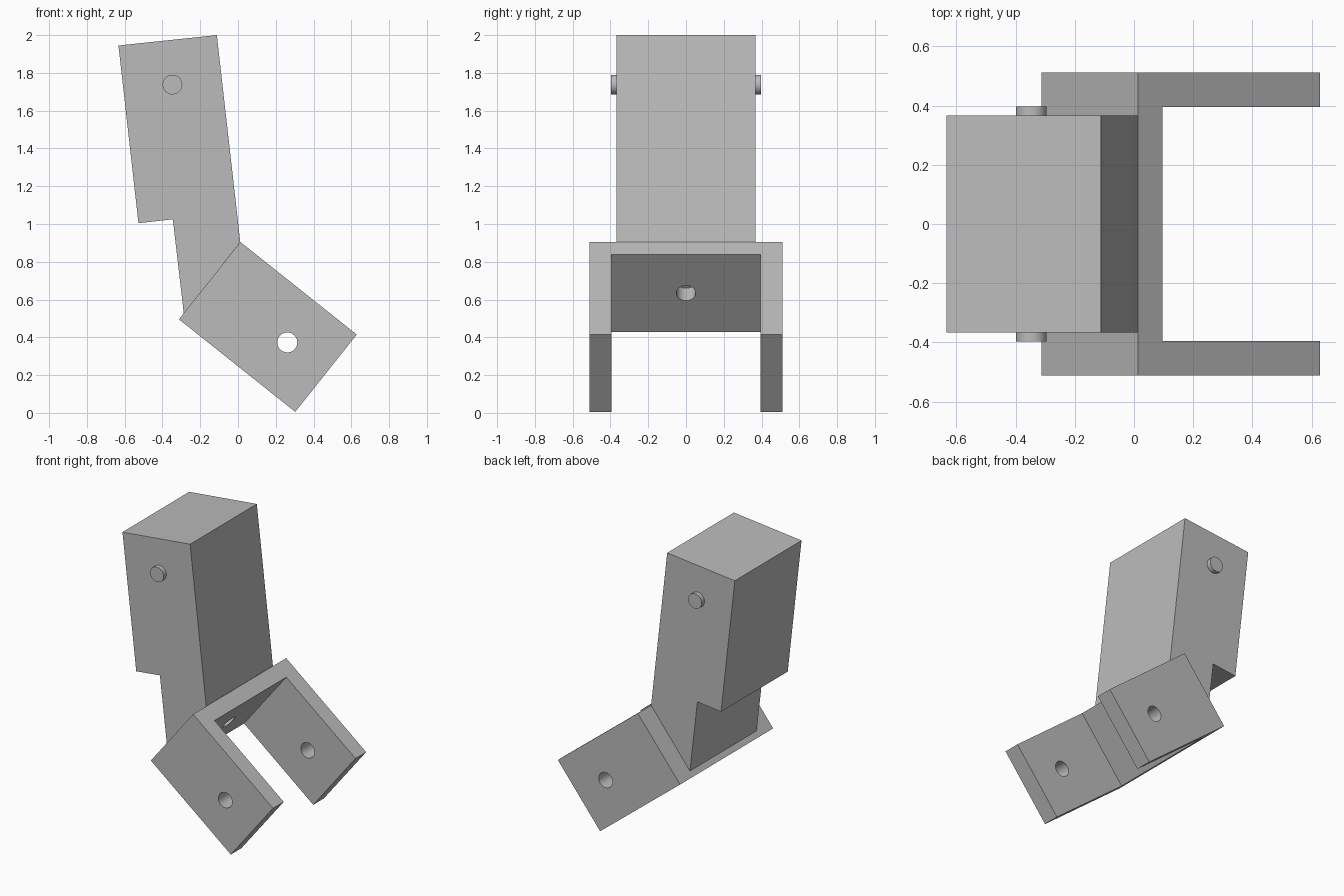
import bpy
import bmesh
from math import atan2, pi
from mathutils import Matrix, Vector

cube = bpy.data.objects.get("Cube")
if cube:
    bpy.data.objects.remove(cube)

grey = bpy.data.materials.new("plain grey")
grey.use_nodes = True
grey.diffuse_color = (0.5, 0.5, 0.5, 1)
grey.node_tree.nodes["Principled BSDF"].inputs["Base Color"].default_value = (0.5, 0.5, 0.5, 1)


def add_object(name, bm):
    bmesh.ops.recalc_face_normals(bm, faces=bm.faces)
    mesh = bpy.data.meshes.new(name)
    bm.to_mesh(mesh)
    bm.free()
    mesh.materials.append(grey)
    obj = bpy.data.objects.new(name, mesh)
    bpy.context.collection.objects.link(obj)
    return obj


def prism(name, points, depth):
    """Extrude a closed 3D outline along a vector."""
    bm = bmesh.new()
    face = bm.faces.new([bm.verts.new(p) for p in points])
    extruded = bmesh.ops.extrude_face_region(bm, geom=[face])["geom"]
    verts = [v for v in extruded if isinstance(v, bmesh.types.BMVert)]
    bmesh.ops.translate(bm, verts=verts, vec=Vector(depth))
    return add_object(name, bm)


def cylinder(name, radius, length, matrix):
    bm = bmesh.new()
    bmesh.ops.create_cone(bm, cap_ends=True, segments=48, radius1=radius,
                          radius2=radius, depth=length, matrix=matrix)
    return add_object(name, bm)


def smooth(obj):
    bpy.ops.object.select_all(action="DESELECT")
    obj.select_set(True)
    bpy.context.view_layer.objects.active = obj
    bpy.ops.object.shade_smooth_by_angle()


def drill(obj, cutter):
    """Cut a hole, apply it and discard the cutter."""
    cutter.hide_render = True
    mod = obj.modifiers.new("hole", "BOOLEAN")
    mod.object = cutter
    mod.solver = "EXACT"
    bpy.context.view_layer.objects.active = obj
    bpy.ops.object.modifier_apply(modifier=mod.name)
    bpy.data.objects.remove(cutter)


along_y = Matrix.Rotation(pi / 2, 4, "X")
along_x = Matrix.Rotation(pi / 2, 4, "Y")

# Leaning upper block with a stepped lower neck
half = 0.367
profile = [(-0.633, 1.945), (-0.112, 2.0), (0.012, 0.905),
           (-0.287, 0.526), (-0.345, 1.025), (-0.527, 1.004)]
prism("upper_block", [(x, -half, z) for x, z in profile], (0, 2 * half, 0))

# Short pivot pins on both sides of the block
for side, name in ((1, "back_pin"), (-1, "front_pin")):
    place = Matrix.Translation((-0.347, side * 0.377, 1.738)) @ along_y
    smooth(cylinder(name, 0.052, 0.04, place))

# U-shaped fork, made flat and then tilted under the block
length, width, height = 0.787, 0.512, 0.523
plate, inner = 0.106, 0.395
outline = [(0, -width), (length, -width), (length, -inner), (plate, -inner),
           (plate, inner), (length, inner), (length, width), (0, width)]
fork = prism("fork", [(x, y, -height / 2) for x, y in outline], (0, 0, height))

# Cross hole through both arms, and a centre hole through the base plate
drill(fork, cylinder("arm_cutter", 0.053, 2, Matrix.Translation((0.525, 0, 0)) @ along_y))
drill(fork, cylinder("plate_cutter", 0.051, 0.4, along_x))
fork.data.transform(Matrix.Translation((-0.15, 0, 0.7))
                    @ Matrix.Rotation(atan2(0.49, 0.616), 4, "Y"))
smooth(fork)
